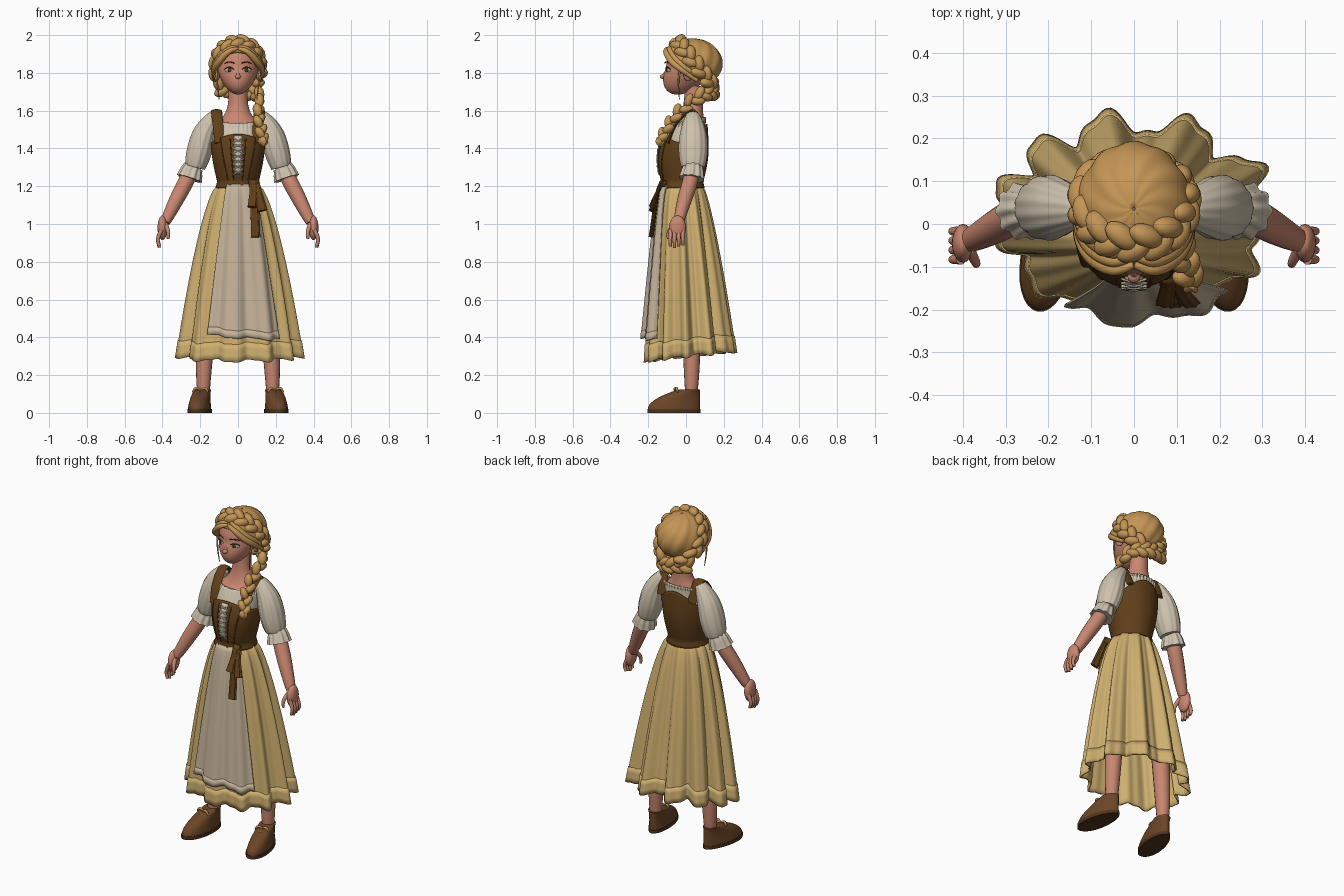
import bpy, bmesh, math
from math import sin, cos, pi
from mathutils import Vector, Matrix

if "Cube" in bpy.data.objects:
    bpy.data.objects.remove(bpy.data.objects["Cube"])


def material(name, *rgb):
    mat = bpy.data.materials.new(name)
    mat.use_nodes = True
    mat.diffuse_color = (*rgb, 1)
    mat.node_tree.nodes["Principled BSDF"].inputs["Base Color"].default_value = (*rgb, 1)
    return mat


SKIN = material("skin", .58, .24, .16)
HAIR = material("golden hair", .55, .3, .09)
CREAM = material("cream linen", .62, .54, .42)
APRON = material("apron beige", .56, .45, .32)
YELLOW = material("skirt yellow", .62, .43, .16)
BROWN = material("bodice brown", .12, .05, .01)
DARK = material("dark brown", .08, .035, .012)
LEATHER = material("shoe leather", .15, .06, .02)
LIP = material("lip rose", .45, .13, .1)
EYE = material("eye brown", .07, .04, .015)


def finish(name, bm, mat, solid=0):
    bmesh.ops.recalc_face_normals(bm, faces=bm.faces)
    mesh = bpy.data.meshes.new(name)
    bm.to_mesh(mesh)
    bm.free()
    mesh.materials.append(mat)
    mesh.shade_smooth()
    mesh.set_sharp_from_angle(angle=1)
    ob = bpy.data.objects.new(name, mesh)
    bpy.context.collection.objects.link(ob)
    if solid:
        mod = ob.modifiers.new("thickness", 'SOLIDIFY')
        mod.thickness, mod.offset = solid, 0
    return ob


def sheet(name, surface, around, along, mat, wrap=True, caps=False, solid=0):
    """Surface from surface(u, v); u runs around, v runs along."""
    bm = bmesh.new()
    columns = around if wrap else around + 1
    rows = [[bm.verts.new(surface(i / around, j / along)) for i in range(columns)]
            for j in range(along + 1)]
    for low, high in zip(rows, rows[1:]):
        for i in range(around):
            k = (i + 1) % columns
            bm.faces.new((low[i], low[k], high[k], high[i]))
    if caps:
        bm.faces.new(rows[0])
        bm.faces.new(rows[-1])
    return finish(name, bm, mat, solid)


def spline(points, s):
    """Catmull-Rom position at s in 0..1."""
    last = len(points) - 1
    i = min(int(s * last), last - 1)
    t = s * last - i
    a, b, c, d = (Vector(points[max(0, min(last, i + k))]) for k in (-1, 0, 1, 2))
    return b + ((c - a) * t + (2*a - 5*b + 4*c - d) * t * t + (3*b - a - 3*c + d) * t**3) / 2


def tangent(path, s):
    step = .01
    return (path(min(1, s + step)) - path(max(0, s - step))).normalized()


def tube(name, points, mat, start, end, bulge=0, flat=1, ref=(0, 1, 0), folds=0, crease=0, flip=1):
    """Tapered tube with optional bulge, flattening and lengthwise folds."""
    points = [(flip * x, y, z) for x, y, z in points]

    def path(s):
        return spline(points, s)

    def surface(u, v):
        along, angle = tangent(path, v), 2 * pi * u
        side = along.cross(Vector(ref)).normalized()
        radius = start + (end - start) * v + bulge * sin(pi * v)
        radius *= 1 + crease * cos(folds * angle)
        return path(v) + radius * (side * cos(angle) + side.cross(along) * sin(angle) * flat)
    return sheet(name, surface, max(16, folds * 6), 6 * len(points), mat, caps=True)


def blob(name, loc, scale, mat, turn=0):
    bm = bmesh.new()
    place = Matrix.Translation(loc) @ Matrix.Rotation(turn, 4, 'Z') @ Matrix.Diagonal((*scale, 1))
    bmesh.ops.create_uvsphere(bm, u_segments=20, v_segments=12, radius=1, matrix=place)
    return finish(name, bm, mat)


def braid(name, path, count, radius, taper=0):
    """Two staggered rows of leaning locks along a path."""
    bm = bmesh.new()
    for i in range(count):
        s, lean = i / (count - 1), 1 if i % 2 else -1
        r = radius * (1 - taper * s)
        centre, along = path(s), tangent(path, s)
        out = centre - Vector((0, .04, min(1.84, centre.z)))
        across = along.cross(out).normalized()
        out = across.cross(along)
        lock = (along * .85 - across * lean * .55).normalized()
        place = (Matrix.Translation(centre + across * lean * r / 2)
                 @ Matrix((lock, out, lock.cross(out))).transposed().to_4x4()
                 @ Matrix.Diagonal((r * 1.3, r * .85, r * .75, 1)))
        bmesh.ops.create_uvsphere(bm, u_segments=14, v_segments=10, radius=1, matrix=place)
    return finish(name, bm, HAIR)


# Skirt, hem band and apron share one pleated surface
def skirt(angle, t, offset=0.0):
    back = sin(angle)
    fold = cos(11 * angle + .8 * sin(2 * angle + 1)) + .3 * cos(25 * angle + 1)
    depth = (.027 * t ** .7 + .003) * (.45 + .55 * min(1, max(0, 1 + back)))
    swell = depth * fold + offset
    wide, deep = .1 + .21 * t ** .62, .1 + .12 * t ** .68
    hem = .3 + .026 * back - .008 * fold * t
    return Vector(((wide + swell) * cos(angle), -.02 + .035 * t + (deep + swell) * back,
                   1.21 + (hem - 1.21) * t))


def apron(u, v, offset=.012):
    t = v * (.855 + .03 * u)
    spread = t ** .8
    x = -.06 - .11 * spread + u * (.145 + .255 * spread)
    angle = math.asin(x / (.115 + .21 * t ** .62)) - pi / 2
    return skirt(angle, t, offset + .02 * t * t + .004 * t * cos(u * 19))


sheet("skirt", lambda u, v: skirt(2 * pi * u, v), 240, 28, YELLOW, solid=.006)
sheet("skirt_hem_band", lambda u, v: skirt(2 * pi * u, .9 + v / 10, .003), 240, 3, YELLOW, solid=.008)
sheet("apron", apron, 48, 30, APRON, wrap=False, solid=.006)
sheet("apron_hem", lambda u, v: apron(u, .95 + v / 20, .014), 48, 2, APRON, wrap=False, solid=.006)


# Blouse, bodice and lacing follow one torso shape
def torso(angle, z, offset=0.0):
    h = (z - 1.2) / .35
    wide = .09 + .04 * sin(.7 * pi * max(0, h)) + offset
    deep = .09 + .035 * sin(pi * h) - .01 * h + offset
    return Vector((wide * cos(angle), -.02 + .04 * h ** 3 + deep * sin(angle), z))


def blouse(u, v):
    angle = 2 * pi * u
    ruffle = .02 * cos(angle * 36) * max(0, v - .8)
    return torso(angle, 1.2 + v * (.35 + .016 * sin(angle)), ruffle)


def bodice(u, v):
    angle = 2 * pi * u
    back = sin(angle)
    z = 1.19 + v * (.24 + (.045 if back < 0 else .1) * back ** 2)
    return torso(angle, z, .01 + max(0, 1.225 - z) / 2)


def chest(x, z, offset):
    return torso(x / .12 - pi / 2, z, offset)


sheet("blouse", blouse, 144, 30, CREAM, solid=.004)
sheet("bodice", bodice, 64, 24, BROWN, solid=.008)
sheet("lacing_panel", lambda u, v: chest(u * .034 - .017, 1.265 + v / 5, .016),
      4, 12, CREAM, wrap=False, solid=.003)
for e in (1, -1):
    for row in range(7):
        z = 1.275 + row * .028
        tube("bodice_lace", [chest(e * k * .024, z - .013 * k, .018) for k in (1, 0, -1)],
             CREAM, .003, .003, ref=(0, 0, 1))
    for x in (.025, .06):
        tube("bodice_seam", [chest(e * x * (1 + k / 10), 1.23 + k / 18, .014) for k in range(5)],
             DARK, .003, .003)


# Neck and head
def neck(u, v):
    angle, flare = 2 * pi * u, (1 - v) ** 4
    return ((.05 + .07 * flare) * cos(angle), .02 + .025 * v ** .5 + (.05 + .03 * flare) * sin(angle),
            1.53 + v / 5)


def head(u, v):
    angle, polar = 2 * pi * u, .02 + 3.1 * v
    low = max(0, -cos(polar))
    return (.11 * sin(polar) * (1 - .2 * low) * cos(angle),
            .02 - .065 * low + .125 * sin(polar) * sin(angle), 1.83 + .145 * cos(polar))


sheet("neck", neck, 32, 20, SKIN)
sheet("head", head, 40, 30, SKIN, caps=True)
tube("nose", [(0, -.098, 1.82), (0, -.112, 1.795), (0, -.12, 1.778)], SKIN, .005, .012)
blob("nose_tip", (0, -.123, 1.78), (.015, .015, .012), SKIN)
tube("mouth", [(-.03, -.098, 1.75), (0, -.11, 1.742), (.03, -.098, 1.75)], LIP, .002, .002,
     bulge=.004, ref=(0, 0, 1))


# Hair cap with combed ridges and a raised front hairline
def cap(u, v):
    angle = 2 * pi * u
    polar = .02 + v * (1.83 + .75 * sin(angle))
    ridge = 1 + .018 * cos(11 * angle + 5 * polar) * sin(polar)
    reach = ridge * sin(polar)
    return .13 * reach * cos(angle), .035 + .153 * reach * sin(angle), 1.85 + .128 * ridge * cos(polar)


def crown(s):
    angle = 5 * (s - .5)
    return Vector((.127 * sin(angle), .055 - .1 * cos(angle), 1.84 + .125 * cos(angle)))


def shoulder_path(s):
    return spline([(-.08, .13, 1.72), (.03, .15, 1.7), (.11, .08, 1.68), (.11, -.05, 1.58),
                   (.13, -.13, 1.46)], s)


sheet("hair_cap", cap, 160, 24, HAIR, solid=.008)
braid("crown_braid", crown, 23, .035)
braid("shoulder_braid", shoulder_path, 19, .036, taper=.25)
tube("braid_tuft", [(.13, -.135, 1.46), (.133, -.137, 1.435), (.132, -.135, 1.41)], HAIR, .014, .005,
     bulge=.014, folds=6, crease=.15)


# Shoe outline: the heel stays upright while the toe draws back with height
def foot(u, v, z, grow=0.0):
    angle, heel, toe = 2 * pi * u, .075, -.205 + .17 * v ** 2
    wide = (.058 - .014 * v + grow) * (1 - .12 * sin(angle))
    return (wide * cos(angle), (heel + toe) / 2 + ((heel - toe) / 2 + grow) * sin(angle), z)


# Mirrored parts: +x is the left side
for e, side in ((1, "left_"), (-1, "right_")):
    # Face details and loose hair
    blob(side + "eye", (e * .047, -.094, 1.815), (.024, .008, .014), CREAM, e * .45)
    blob(side + "iris", (e * .045, -.1, 1.815), (.012, .005, .0125), EYE, e * .45)
    tube(side + "lash", [(.022, -.106, 1.82), (.047, -.103, 1.831), (.072, -.084, 1.82)], EYE,
         .002, .002, bulge=.001, ref=(0, 0, 1), flip=e)
    tube(side + "eyebrow", [(.02, -.112, 1.852), (.045, -.105, 1.858), (.075, -.084, 1.85)], LEATHER,
         .002, .001, bulge=.002, ref=(0, 0, 1), flip=e)
    blob(side + "ear", (e * .112, .01, 1.79), (.014, .024, .034), SKIN, e * .4)
    for k in range(3):
        lift, shift = .012 * k, .02 * k
        tube(side + "front_lock", [(0, shift - .095, 1.93 + lift), (.05, shift - .106, 1.912 + lift),
                                   (.1, shift - .075, 1.86 + lift), (.126, shift - .02, 1.815 + lift),
                                   (.12, shift + .06, 1.76 + lift)],
             HAIR, .008, .01, bulge=.009, ref=(0, 0, 1), flip=e)
    tube(side + "loose_strand", [(.118, -.03, 1.84), (.11, -.04, 1.75), (.1, -.035, 1.66)], HAIR,
         .007, .002, flip=e)

    # Bodice strap, puffed sleeve, cuff
    tube(side + "strap", [(.095, -.095, 1.43), (.105, -.06, 1.52), (.113, 0, 1.585), (.112, .05, 1.59),
                          (.1, .09, 1.48)], BROWN, .009, .009, flat=3.2, ref=(1, 0, 0), flip=e)
    tube(side + "sleeve", [(.12, .035, 1.58), (.175, .038, 1.49), (.207, .038, 1.38), (.228, .037, 1.3)],
         CREAM, .028, .052, bulge=.025, flat=1.15, folds=13, crease=.02, flip=e)
    tube(side + "cuff", [(.232, .037, 1.305), (.245, .035, 1.28), (.258, .03, 1.24)], CREAM,
         .046, .066, folds=10, crease=.07, flip=e)

    # Arm and hand
    tube(side + "arm", [(.23, .035, 1.33), (.268, .025, 1.24), (.33, -.01, 1.12), (.385, -.04, 1.01)],
         SKIN, .036, .026, bulge=.01, flip=e)
    blob(side + "palm", (e * .4, -.045, .98), (.026, .045, .065), SKIN)
    for k in range(4):
        y, tip = .022 * k - .083, .875 + .007 * abs(k - 1)
        tube(side + "finger", [(.405, y, .97), (.424, y, .92), (.416, y, tip)], SKIN, .012, .008, flip=e)
    tube(side + "thumb", [(.385, -.06, 1), (.37, -.09, .96), (.37, -.094, .92)], SKIN, .014, .007, flip=e)

    # Leg and shoe, toes turned slightly outward
    tube(side + "leg", [(.16, .03, .6), (.18, .03, .25), (.183, .028, .09)], SKIN, .055, .03, flip=e)
    shoe = [sheet(side + "sole", lambda u, v: foot(u, 0, .02 * v, .003), 32, 2, DARK, caps=True),
            sheet(side + "shoe", lambda u, v: foot(u, v, .02 + .105 * v), 32, 12, LEATHER, caps=True)]
    for k in range(3):
        y, z = -.05 - .025 * k, .122 - .012 * k
        shoe.append(tube(side + "shoe_lace", [(b * .03, y + .01 * b * b, z - .012 * b * b) for b in (-1, 0, 1)],
                         HAIR, .004, .004, ref=(0, 0, 1)))
    for b in (1, -1):
        shoe.append(tube(side + "lace_bow", [(0, -.046, .122), (.025, -.055, .13), (.042, -.052, .11)],
                         HAIR, .004, .004, bulge=.003, flip=b))
    for ob in shoe:
        ob.matrix_world = Matrix.Translation((e * .19, 0, 0)) @ Matrix.Rotation(e * .17, 4, 'Z')

# Sash hanging from the waist
for top, bottom, end in ((.075, .092, .93), (.095, .13, 1.07), (.07, .075, 1.09)):
    tube("sash_tail", [(top, -.118, 1.235), (top + .01, -.15, 1.17), (bottom, -.185, end)], BROWN,
         .014, .024, flat=.5, folds=7, crease=.12)
blob("sash_knot", (.082, -.122, 1.215), (.027, .022, .02), BROWN)
